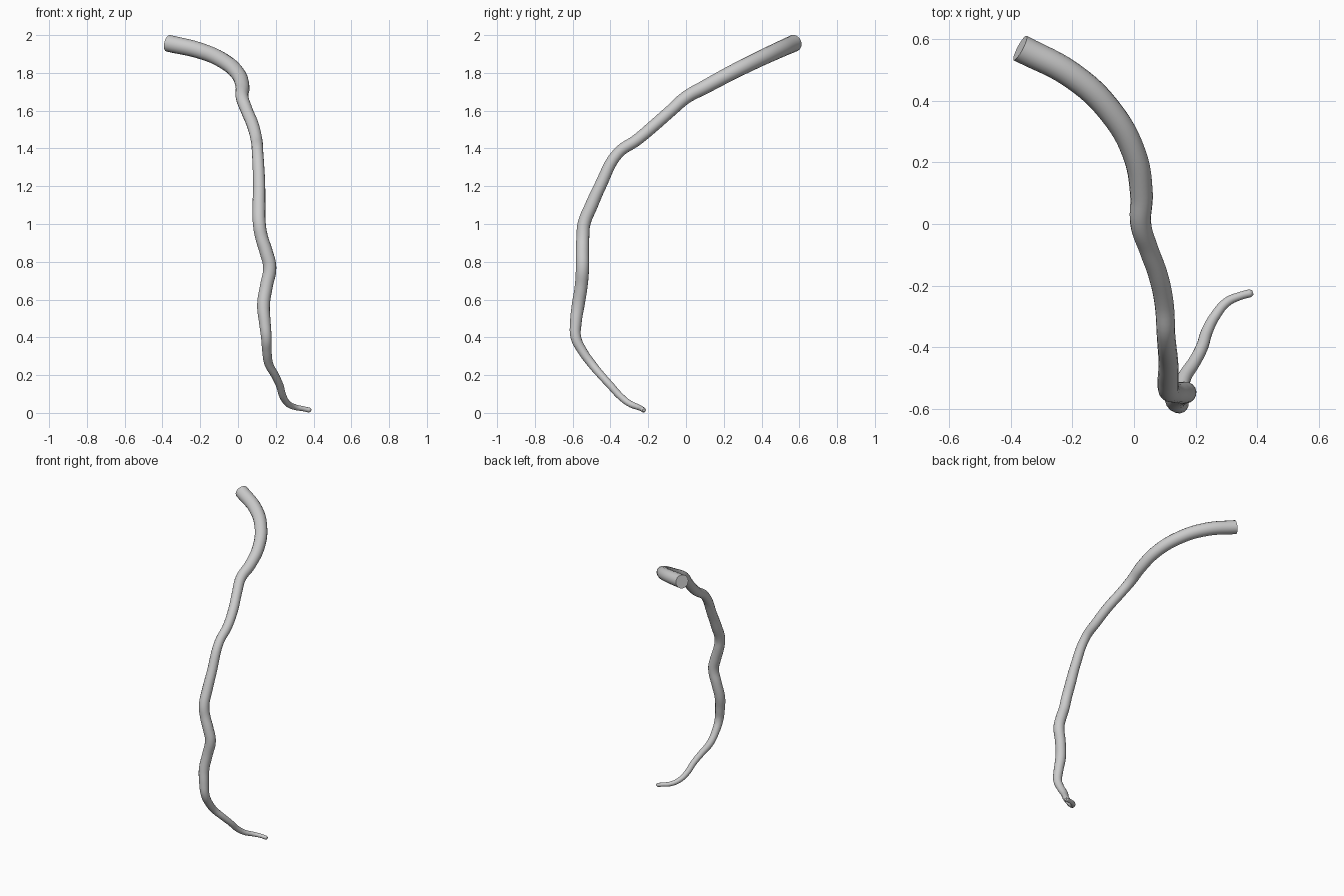
import bpy, math

# Centre line of the tapering strand: x, y, z, radius
PATH = [
    (-.37, .572, 1.957, .045), (-.2, .482, 1.917, .043), (-.08, .37, 1.865, .041),
    (.0, .23, 1.795, .039), (.024, .1, 1.725, .037), (.022, .0, 1.67, .034),
    (.047, -.08, 1.6, .032), (.078, -.165, 1.525, .032), (.098, -.26, 1.445, .031),
    (.104, -.36, 1.375, .030), (.112, -.455, 1.2, .032), (.111, -.50, 1.1, .034),
    (.113, -.54, 1.0, .034), (.125, -.546, .93, .034), (.15, -.548, .85, .035),
    (.168, -.548, .77, .035), (.15, -.555, .67, .034), (.135, -.571, .57, .034),
    (.142, -.583, .48, .031), (.15, -.583, .40, .028), (.153, -.55, .33, .025),
    (.163, -.50, .26, .023), (.195, -.45, .20, .021), (.221, -.40, .145, .020),
    (.237, -.35, .09, .019), (.263, -.30, .05, .017), (.303, -.253, .030, .015),
    (.345, -.234, .022, .013), (.378, -.225, .015, .013), (.386, -.223, .014, .008),
]

# Smooth curve swept with a round section that changes with the radius
curve = bpy.data.curves.new("tapered_strand", 'CURVE')
curve.dimensions = '3D'
curve.bevel_depth = 1.0
curve.bevel_resolution = 6
curve.resolution_u = 6
curve.use_fill_caps = True
spline = curve.splines.new('BEZIER')
spline.bezier_points.add(len(PATH) - 1)
for point, (x, y, z, r) in zip(spline.bezier_points, PATH):
    point.co = (x, y, z)
    point.radius = r
    point.handle_left_type = point.handle_right_type = 'AUTO'

strand = bpy.data.objects.new("tapered_strand", curve)
bpy.context.collection.objects.link(strand)
bpy.context.view_layer.objects.active = strand
strand.select_set(True)

# Mesh with smooth sides and crisp end caps
bpy.ops.object.convert(target='MESH')
bpy.ops.object.shade_smooth_by_angle(angle=math.radians(40))
